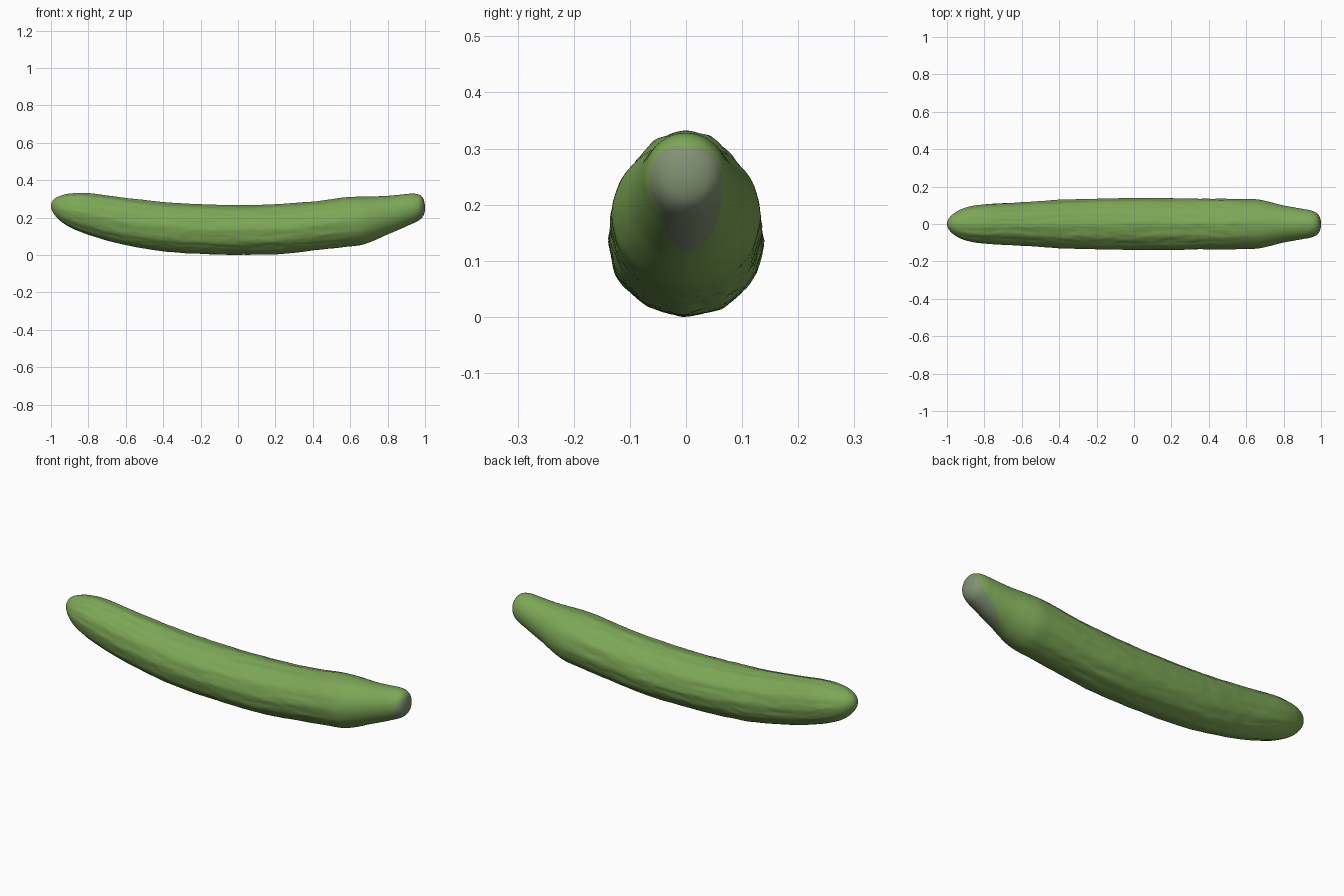
import bpy, bmesh, math
from mathutils import noise, Vector

if "Cube" in bpy.data.objects:
    bpy.data.objects.remove(bpy.data.objects["Cube"])

def material(name, rgb):
    m = bpy.data.materials.new(name)
    m.diffuse_color = (*rgb, 1)
    m.use_nodes = True
    m.node_tree.nodes["Principled BSDF"].inputs["Base Color"].default_value = m.diffuse_color
    return m

# Profile stations: x, top z, bottom z, half width
STATIONS = [
    (-1.0, .262, .262, 0), (-.985, .298, .222, .036), (-.95, .317, .183, .065),
    (-.9, .329, .151, .087), (-.8, .331, .110, .104), (-.6, .305, .055, .115),
    (-.4, .283, .022, .128), (-.2, .271, .008, .134), (0, .267, .003, .137),
    (.2, .271, .006, .137), (.4, .285, .026, .134), (.57, .308, .044, .133),
    (.66, .313, .055, .131), (.72, .314, .075, .119), (.8, .317, .111, .099),
    (.9, .327, .154, .081), (.94, .329, .172, .074), (.97, .323, .188, .063),
    (.988, .307, .206, .047), (.996, .287, .224, .029), (1.0, .252, .252, 0)]
T = [math.acos(max(-1, min(1, -s[0]))) for s in STATIONS]

def sample(t):
    """Smooth Hermite interpolation along the profile."""
    n = len(T)
    i = 0
    while i < n - 2 and t > T[i + 1]:
        i += 1
    h = T[i + 1] - T[i]
    u = (t - T[i]) / h
    out = []
    for k in (1, 2, 3):
        def slope(j):
            a, b = max(j - 1, 0), min(j + 1, n - 1)
            return (STATIONS[b][k] - STATIONS[a][k]) / (T[b] - T[a])
        p, q = STATIONS[i][k], STATIONS[i + 1][k]
        out.append((2*u**3 - 3*u*u + 1) * p + (u**3 - 2*u*u + u) * h * slope(i)
                   + (3*u*u - 2*u**3) * q + (u**3 - u*u) * h * slope(i + 1))
    return out

RINGS, SIDES = 240, 120
bm = bmesh.new()
rings = []
for r in range(1, RINGS):
    t = math.pi * r / RINGS
    x = -math.cos(t)
    top, bot, w = sample(t)
    fade = min(1, max(0, (.75 - x) / .3)) * min(1, (x + 1) / .15)
    ring = []
    for s in range(SIDES):
        a = 2 * math.pi * s / SIDES
        cy, cz = math.cos(a), math.sin(a)
        # lengthwise ribs and gentle lumps on the skin
        bump = 1 + fade * (.009 * math.cos(12 * a + .6 * math.sin(2 * x))
               + .014 * noise.noise(Vector((x * 5, cy * 4, cz * 4)))
               + .014 * noise.noise(Vector((x * 16, cy * 7, cz * 7 + 9))))
        ring.append(bm.verts.new((x, w * cy * bump,
                    (top + bot) / 2 + (top - bot) / 2 * cz * bump)))
    rings.append(ring)
for a, b in zip(rings, rings[1:]):
    for s in range(SIDES):
        n = (s + 1) % SIDES
        bm.faces.new((a[s], a[n], b[n], b[s]))
for ring, st in ((rings[0], STATIONS[0]), (rings[-1], STATIONS[-1])):
    pole = bm.verts.new((st[0], 0, st[1]))
    for s in range(SIDES):
        bm.faces.new((ring[s], ring[(s + 1) % SIDES], pole))
bmesh.ops.recalc_face_normals(bm, faces=bm.faces)

# Pale stem scar: rounded patch facing +x, narrowing below, more so on the front
for f in bm.faces:
    f.smooth = True
    c = f.calc_center_median()
    dz = (c.z - .225) / (.08 if c.z > .225 else .108)
    if c.x > .78 and abs(dz) < 1:
        power = 3 if dz > 0 else 2
        half = .064 * (1 - abs(dz) ** power) ** (1 / power)
        if c.y < 0 and dz < 0:
            half *= 1 - .28 * min(1, -dz * 3)
        if abs(c.y) < half:
            f.material_index = 1

low = min(v.co.z for v in bm.verts)
for v in bm.verts:
    v.co.z -= low
mesh = bpy.data.meshes.new("cucumber")
bm.to_mesh(mesh)
bm.free()
mesh.materials.append(material("skin green", (.205, .388, .094)))
mesh.materials.append(material("stem scar grey", (.222, .288, .17)))
bpy.context.collection.objects.link(bpy.data.objects.new("cucumber", mesh))
